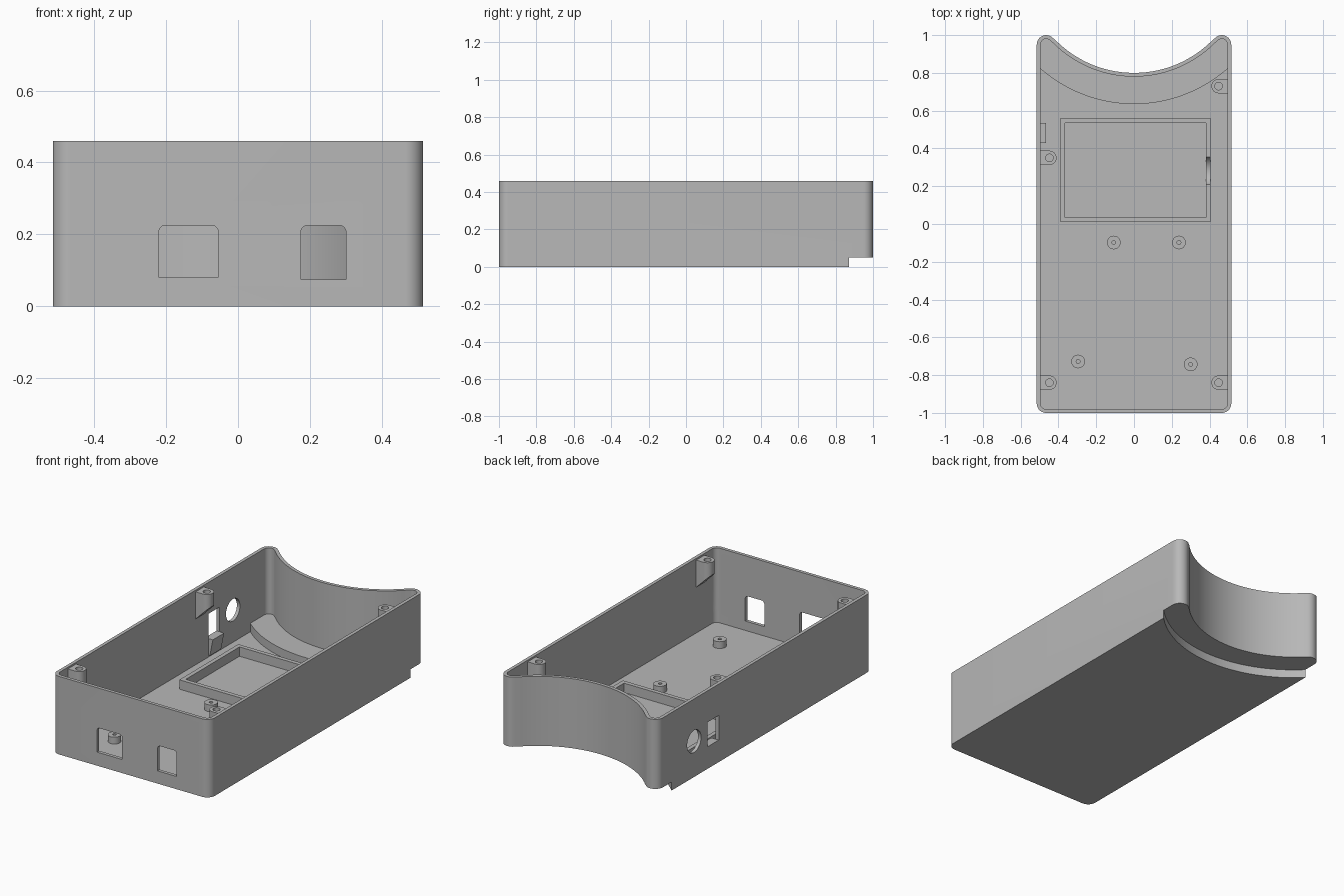
import bpy, bmesh
from math import sin, cos, pi, atan2
from mathutils import Matrix

if "Cube" in bpy.data.objects:
    bpy.data.objects.remove(bpy.data.objects["Cube"], do_unlink=True)

grey = bpy.data.materials.new("plain grey")
grey.use_nodes = True
grey.diffuse_color = (0.48, 0.48, 0.48, 1)
grey.node_tree.nodes["Principled BSDF"].inputs["Base Color"].default_value = grey.diffuse_color

ALONG_Y = Matrix.Rotation(pi / 2, 4, 'X')   # profile (x, z), depth -y
ALONG_X = Matrix.Rotation(pi / 2, 4, 'Y')   # profile (-z, y), depth x
HX, HEIGHT, FLOOR, WALL, CORNER = 0.515, 0.46, 0.02, 0.02, 0.05
SCOOP_Y, SCOOP_R, STEP_R, NOTCH_R = 1.384, 0.584, 0.749, 0.727


def arc(cx, cy, r, a0, a1, n=12):
    return [(cx + r * cos(a0 + (a1 - a0) * i / n), cy + r * sin(a0 + (a1 - a0) * i / n))
            for i in range(n + 1)]


def circle(cx, cy, r, n=48):
    return arc(cx, cy, r, 0, 2 * pi, n)[:-1]


def rect(x0, x1, y0, y1):
    return [(x0, y0), (x1, y0), (x1, y1), (x0, y1)]


def prism(name, pts, z0, z1, matrix=None, bottom=None):
    """Extrude a profile; bottom(x) optionally slopes the lower end."""
    bm = bmesh.new()
    low = [bm.verts.new((x, y, bottom(x) if bottom else z0)) for x, y in pts]
    high = [bm.verts.new((x, y, z1)) for x, y in pts]
    bm.faces.new(low[::-1])
    bm.faces.new(high)
    for i in range(len(pts)):
        j = (i + 1) % len(pts)
        bm.faces.new((low[i], low[j], high[j], high[i]))
    if matrix:
        bm.transform(matrix)
    bmesh.ops.recalc_face_normals(bm, faces=bm.faces)
    mesh = bpy.data.meshes.new(name)
    bm.to_mesh(mesh)
    bm.free()
    mesh.materials.append(grey)
    obj = bpy.data.objects.new(name, mesh)
    bpy.context.collection.objects.link(obj)
    return obj


def activate(obj):
    bpy.ops.object.select_all(action='DESELECT')
    obj.select_set(True)
    bpy.context.view_layer.objects.active = obj


def cut(obj, *cutters):
    for cutter in cutters:
        activate(obj)
        mod = obj.modifiers.new("cut", 'BOOLEAN')
        mod.operation, mod.solver, mod.object = 'DIFFERENCE', 'EXACT', cutter
        bpy.ops.object.modifier_apply(modifier=mod.name)
        bpy.data.objects.remove(cutter, do_unlink=True)


def front_corners(d):
    c, r = HX - CORNER, CORNER - d
    return arc(-c, -0.95, r, pi, 1.5 * pi) + arc(c, -0.95, r, 1.5 * pi, 2 * pi)


def outline(d):
    """Case outline inset by d, with rounded horns around the scooped back."""
    c, r = HX - CORNER, CORNER - d
    a = atan2(0.95 - SCOOP_Y, c)
    return (front_corners(d) + arc(c, 0.95, r, 0, pi + a)
            + arc(0, SCOOP_Y, SCOOP_R + d, a, -pi - a, 48)[1:-1]
            + arc(-c, 0.95, r, -a, pi))


# Case: outer block, hollow, stepped floor, underside notch
case = prism("case", outline(0), 0, HEIGHT)
inner = HX - WALL
half = atan2(-(STEP_R ** 2 - inner ** 2) ** 0.5, inner)
well = front_corners(WALL) + arc(0, SCOOP_Y, STEP_R, half, -pi - half, 48)
cut(case,
    prism("hollow", outline(WALL), 0.07, 0.6),
    prism("well", well, FLOOR, 0.1),
    prism("notch", circle(0, SCOOP_Y, NOTCH_R, 128), -0.1, 0.05))

# Front windows with rounded upper corners
for x0, x1, z0 in ((-0.22, -0.055, 0.08), (0.175, 0.30, 0.075)):
    r, top = 0.018, 0.225
    window = ([(x0, z0), (x1, z0)] + arc(x1 - r, top - r, r, 0, pi / 2, 6)
              + arc(x0 + r, top - r, r, pi / 2, pi, 6))
    cut(case, prism("window", window, 0.9, 1.1, ALONG_Y))

# Side slot and round side hole
cut(case,
    prism("slot", rect(-0.6, -0.45, 0.43, 0.535), 0.13, 0.275),
    prism("side_hole", circle(-0.21, 0.66, 0.065), -0.6, -0.45, ALONG_X))
parts = [case]

# Wedge ledge beneath the slot
parts.append(prism("slot_ledge", [(-0.5, 0.03), (-0.485, 0.03), (-0.465, 0.13), (-0.5, 0.13)],
                   -0.535, -0.43, ALONG_Y))

# Raised floor frame with a rounded finger notch
frame = prism("floor_frame", rect(-0.39, 0.405, 0.01, 0.56), 0.015, 0.075)
cut(frame,
    prism("frame_opening", rect(-0.365, 0.38, 0.035, 0.535), 0, 0.2),
    prism("finger_notch", circle(-0.108, 0.283, 0.08), 0.3, 0.5, ALONG_X))
parts.append(frame)

# Screw bosses with sloping undersides
for side, y in ((-1, 0.35), (1, 0.73), (-1, -0.84), (1, -0.84)):
    r, cx = 0.038, side * 0.448
    a = pi / 2 if side > 0 else -pi / 2
    profile = arc(cx, y, r, a, a + pi, 16) + [(side * 0.505, y - side * r), (side * 0.505, y + side * r)]
    boss = prism("screw_boss", profile, 0, 0.45,
                 bottom=lambda x: 0.375 - (abs(x) - 0.41))
    cut(boss, prism("boss_hole", circle(cx, y, 0.02, 24), 0.38, 0.5))
    parts.append(boss)

# Board standoffs
for x, y in ((-0.107, -0.098), (0.238, -0.098), (-0.296, -0.728), (0.30, -0.743)):
    post = prism("standoff", circle(x, y, 0.036, 32), 0.015, 0.06)
    cut(post, prism("pilot_hole", circle(x, y, 0.01, 16), 0.025, 0.1))
    parts.append(post)

for obj in parts:
    activate(obj)
    bpy.ops.object.shade_smooth_by_angle(angle=0.52)
